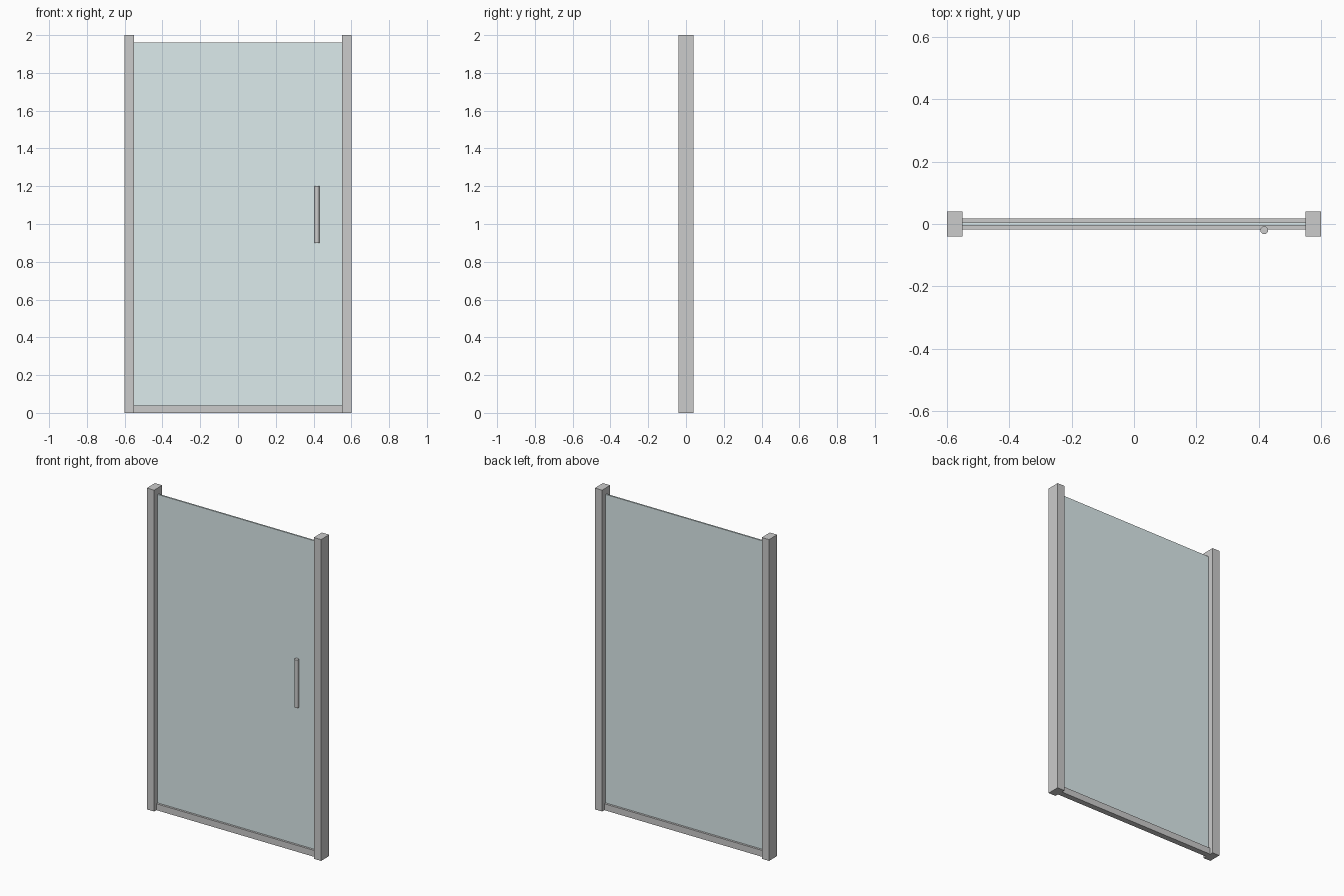
import bpy

if "Cube" in bpy.data.objects:
    bpy.data.objects.remove(bpy.data.objects["Cube"])


def box(name, lo, hi):
    size = [b - a for a, b in zip(lo, hi)]
    centre = [(a + b) / 2 for a, b in zip(lo, hi)]
    bpy.ops.mesh.primitive_cube_add(size=1, location=centre)
    ob = bpy.context.object
    ob.name = name
    ob.scale = size
    bpy.ops.object.transform_apply(location=False, rotation=False, scale=True)
    return ob


# Upright side posts
for side, name in ((-1, "left_post"), (1, "right_post")):
    x = side * 0.575
    box(name, (x - 0.025, -0.04, 0), (x + 0.025, 0.04, 2.0))

# Bottom rail between the posts
box("bottom_rail", (-0.55, -0.018, 0), (0.55, 0.018, 0.04))

# Glass panel
glass = box("glass_panel", (-0.55, -0.005, 0.04), (0.55, 0.005, 1.96))
mat = bpy.data.materials.new("pale_glass")
mat.diffuse_color = (0.72, 0.83, 0.84, 1)
mat.use_nodes = True
mat.node_tree.nodes["Principled BSDF"].inputs["Base Color"].default_value = mat.diffuse_color
glass.data.materials.append(mat)

# Round pull handle on the front
bpy.ops.mesh.primitive_cylinder_add(vertices=16, radius=0.0125, depth=0.3,
                                    location=(0.418, -0.02, 1.05))
handle = bpy.context.object
handle.name = "door_handle"
bpy.ops.object.shade_smooth_by_angle()
